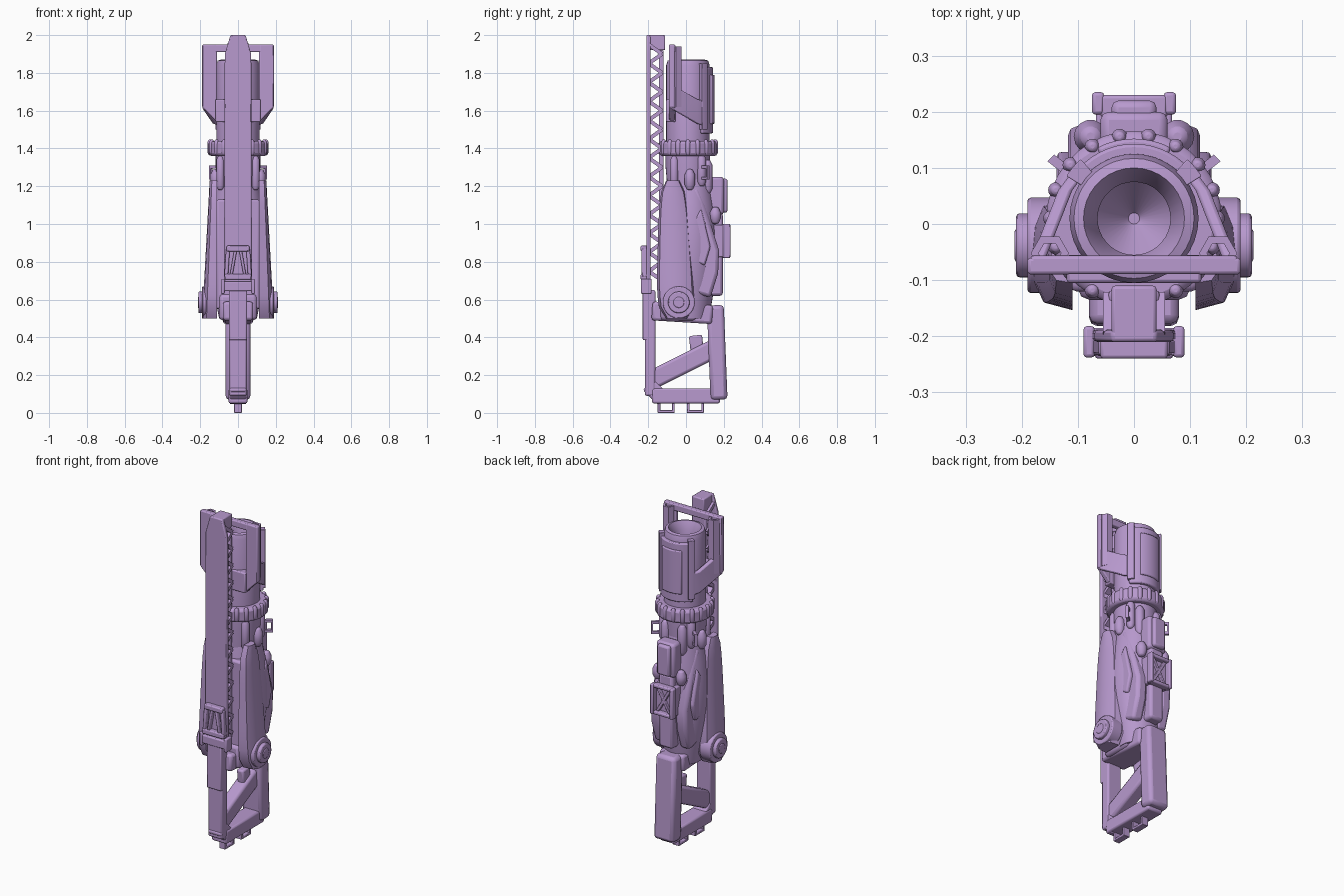
import bpy, bmesh
from math import sin, cos, sqrt, pi, tau, radians
from mathutils import Matrix, Vector

cube = bpy.data.objects.get("Cube")
if cube:
    bpy.data.objects.remove(cube, do_unlink=True)

lilac = bpy.data.materials.new("lilac")
lilac.use_nodes = True
lilac.diffuse_color = (.48, .32, .62, 1)
lilac.node_tree.nodes["Principled BSDF"].inputs["Base Color"].default_value = lilac.diffuse_color

AXIS = Vector((0, .01, 0))  # barrel centre line
SIDES = {"left": 1, "right": -1}


def loft(name, rings, bevel=.006, closed=False):
    """Skin a stack of equal rings, then cap the ends or join them."""
    bm = bmesh.new()
    loops = [[bm.verts.new(point) for point in ring] for ring in rings]
    pairs = list(zip(loops, loops[1:]))
    if closed:
        pairs.append((loops[-1], loops[0]))
    else:
        bm.faces.new(loops[0])
        bm.faces.new(loops[-1])
    for lower, upper in pairs:
        for i in range(len(lower)):
            bm.faces.new((lower[i - 1], lower[i], upper[i], upper[i - 1]))
    bmesh.ops.recalc_face_normals(bm, faces=bm.faces)
    mesh = bpy.data.meshes.new(name)
    bm.to_mesh(mesh)
    bm.free()
    mesh.materials.append(lilac)
    part = bpy.data.objects.new(name, mesh)
    bpy.context.collection.objects.link(part)
    if bevel:
        modifier = part.modifiers.new("rounded_edges", "BEVEL")
        modifier.width = bevel
        modifier.segments = 2
    return part


def side_shape(name, outline, inner, outer, bevel=.01):
    """Extrude a (y, z) outline across x."""
    return loft(name, [[(x, y, z) for y, z in outline] for x in (inner, outer)], bevel)


def front_shape(name, outline, front, back, bevel=.006):
    """Extrude an (x, z) outline across y."""
    return loft(name, [[(x, y, z) for x, z in outline] for y in (front, back)], bevel)


def block(name, centre, size, bevel=.006):
    x, y, z = centre
    wide, deep, high = (length / 2 for length in size)
    outline = [(y - deep, z - high), (y + deep, z - high), (y + deep, z + high), (y - deep, z + high)]
    return side_shape(name, outline, x - wide, x + wide, bevel)


def beam(name, start, end, thick, width, bevel=.01):
    """Straight bar between two (y, z) points."""
    start, end = Vector(start), Vector(end)
    offset = (end - start).orthogonal().normalized() * thick / 2
    outline = [start - offset, end - offset, end + offset, start + offset]
    return side_shape(name, outline, -width / 2, width / 2, bevel)


def lathe(name, profile, place=Matrix.Translation(AXIS), sides=36, closed=False, bevel=0):
    rings = [[(radius * cos(tau * i / sides), radius * sin(tau * i / sides), height)
              for i in range(sides)] for radius, height in profile]
    part = loft(name, rings, bevel, closed)
    part.data.transform(place)
    return part


def pod(name, degrees, reach, radius, low, high):
    """Upright capsule standing around the barrel axis."""
    angle = radians(degrees)
    spot = AXIS + Vector((cos(angle), sin(angle), 0)) * reach
    profile = [(radius / 2, low), (radius, low + radius), (radius, high - radius), (radius / 2, high)]
    return lathe(name, profile, Matrix.Translation(spot), sides=14, bevel=radius / 4)


def shell(name, inner, outer, middle, spread, low, high):
    """Curved plate around the barrel axis."""
    rings = []
    for i in range(-8, 9):
        angle = radians(middle + spread * i / 8)
        ray = Vector((cos(angle), sin(angle), 0))
        rings.append([AXIS + ray * radius + Vector((0, 0, z)) for radius, z in (
            (inner, low), (outer, low), (outer, high), (inner, high))])
    return loft(name, rings)


# Barrel with an open muzzle, its core and the lugged collar
lathe("barrel", [(.01, 1.6), (.065, 1.67), (.065, 1.82), (.09, 1.87), (.107, 1.865),
                 (.115, 1.84), (.115, 1.4)])
lathe("barrel_core", [(.1, 1.1), (.118, 1.3), (.118, 1.4)])
lathe("collar", [(.1, 1.36), (.156, 1.36), (.156, 1.44), (.1, 1.44)], closed=True, bevel=.015)
for step in range(16):
    pod(f"collar_lug_{step}", step * 20 - 60, .148, .014, 1.365, 1.447)

# Shroud on the back of the muzzle
shell("shroud", .105, .133, middle=90, spread=55, low=1.48, high=1.83)
shell("shroud_panel", .12, .142, middle=90, spread=28, low=1.53, high=1.79)

# Muzzle bracket
block("bracket_top_bar", (0, -.073, 1.93), (.37, .033, .04))
block("bracket_low_bar", (0, -.08, 1.6), (.24, .05, .12))
for side, s in SIDES.items():
    shell(f"{side}_shroud_edge", .11, .142, middle=90 - s * 50, spread=8, low=1.5, high=1.85)
    post = [(s * .112, 1.54), (s * .19, 1.62), (s * .19, 1.95), (s * .112, 1.95)]
    front_shape(f"{side}_bracket_post", post, -.09, -.06)
    lathe(f"{side}_bracket_socket", [(.02, 1.62), (.034, 1.62), (.034, 1.94), (.02, 1.94)],
          Matrix.Translation((s * .15, -.052, 0)), sides=6, closed=True)
    # Slanted band joining bracket and shroud
    rings = []
    for y, outer, low in ((-.08, .19, 1.61), (.06, .135, 1.53), (.1, .105, 1.52)):
        high, inner = low + .13, outer - .025
        rings.append([(s * inner, y, low), (s * outer, y, low), (s * outer, y, high), (s * inner, y, high)])
    loft(f"{side}_band", rings)

# Front rail with a zigzag truss
plate = [(-.074, .66), (.074, .66), (.07, 1.9), (.04, 2), (-.04, 2), (-.07, 1.9)]
front_shape("rail_plate", plate, -.21, -.188)
block("rail_inner_bar", (0, -.13, 1.27), (.09, .024, 1.3))
block("rail_tip", (0, -.16, 1.96), (.08, .1, .08))
for step in range(25):
    z = .7 + step / 20
    slant = .035 if step % 2 else -.035
    beam(f"rail_strut_{step}", (-.162 - slant, z), (-.162 + slant, z + .05), .02, .11, bevel=0)

# Rail foot, open sight frame and strap
block("rail_foot", (0, -.21, .67), (.18, .05, .05))
block("sight_top", (0, -.22, .87), (.12, .04, .03))
block("sight_base", (0, -.22, .72), (.14, .04, .03))
block("strap", (0, -.215, .52), (.094, .028, .27))
for side, s in SIDES.items():
    block(f"{side}_foot_lug", (s * .08, -.21, .67), (.02, .056, .08))
    for name, foot, top, width in (("sight_side", .053, .043, .02), ("sight_brace", .03, .004, .015)):
        outline = [(s * foot, .72), (s * (foot + width), .72), (s * (top + width), .87), (s * top, .87)]
        front_shape(f"{side}_{name}", outline, -.235, -.2)

# Swelling main hull
swell = [(.1 + .05 * sin(pi * i / 9), .5 + .78 * i / 9) for i in range(10)]
lathe("hull", swell, Matrix.Translation((0, .02, 0)))
block("hull_front_block", (0, -.06, .84), (.23, .12, .58), bevel=.012)
block("hull_foot", (0, -.04, .56), (.2, .19, .14), bevel=.02)

for side, s in SIDES.items():
    # Long side fin, wide at the pivot and narrow at the tip
    rings = []
    for i in range(13):
        t = i / 12
        half = (.11 - .04 * t) * (.5 + sqrt(1 - (t + t - 1) ** 4) / 2)
        depth = .08 - .04 * t
        angles = [radians(turn) for turn in range(-90, 91, 30)]
        rings.append([(s * (.11 + depth * sqrt(abs(cos(a)))), half * sin(a) - .05 - .02 * t, .5 + .73 * t)
                      for a in angles])
    loft(f"{side}_fin", rings, bevel=0)

    # Stepped round pivot
    turn = Matrix.Translation((0, -.038, .585)) @ Matrix.Rotation(s * pi / 2, 4, "Y")
    for name, radius, reach in (("ring", .085, .19), ("disc", .057, .21), ("cap", .03, .213)):
        lathe(f"{side}_pivot_{name}", [(radius, .12), (radius, reach)], turn, bevel=.006)

    # Rear armour and its raised plate
    armour = [(.03, .64), (.13, .61), (.17, .74), (.175, .86), (.1, 1.1), (.06, 1.2), (0, 1.16)]
    side_shape(f"{side}_rear_armour", armour, s * .05, s * .118, bevel=.018)
    raised = [(.05, .8), (.1, .78), (.13, .88), (.08, 1.08), (.03, 1)]
    side_shape(f"{side}_armour_plate", raised, s * .1, s * .138)

    # Pods under the collar
    for name, degrees, radius, low, high in (("front", 38, .022, 1.18, 1.36), ("side", -5, .028, 1.18, 1.29),
                                             ("middle", -38, .024, 1.2, 1.37), ("rear", -62, .026, 1.16, 1.34)):
        pod(f"{side}_{name}_pod", 90 - s * (90 + degrees), .118, radius, low, high)
    pod(f"{side}_bolt", 90 - s * 28, .165, .03, 1, 1.09)

    # Thin loop standing off the hull
    away = Vector((s * .78, .62, 0))
    thick = Vector((-s, 1, 0)) * .006
    for name, inner, low, high in (("low", .1, 1.235, 1.25), ("high", .1, 1.295, 1.31), ("end", .18, 1.235, 1.31)):
        corners = [(inner, low), (.19, low), (.19, high), (inner, high)]
        loft(f"{side}_loop_{name}", [[away * reach + edge + Vector((0, 0, z)) for reach, z in corners]
                                     for edge in (-thick, thick)], bevel=0)

# Rear gear: spine, upper pod and lower braced frame
block("rear_spine", (0, .15, .84), (.09, .09, .44), bevel=.015)
block("upper_rear_pod", (0, .16, 1.15), (.12, .08, .2), bevel=.015)
block("upper_rear_cap", (0, .2, 1.15), (.08, .04, .18), bevel=.012)
block("rear_frame_base", (0, .17, .91), (.136, .06, .17))
for name, z in (("low", .83), ("high", .99)):
    block(f"rear_frame_{name}_rung", (0, .21, z), (.12, .04, .02))
for side, s in SIDES.items():
    block(f"{side}_rear_frame_rail", (s * .064, .215, .91), (.022, .04, .18))
    brace = [(-s * .05, .84), (-s * .03, .84), (s * .05, .98), (s * .03, .98)]
    front_shape(f"{side}_rear_frame_brace", brace, .19, .215, bevel=.003)

# Open handle frame with a slanted grip and trigger
beam("handle_front_post", (-.19, .09), (-.19, .65), thick=.056, width=.094)
beam("handle_bottom", (-.18, .09), (.18, .09), thick=.08, width=.1)
beam("handle_rear_post", (.175, .07), (.155, .57), thick=.09, width=.13, bevel=.02)
beam("handle_top", (-.18, .54), (.14, .52), thick=.1, width=.16, bevel=.015)
beam("handle_low_corner", (-.2, .15), (-.12, .07), thick=.08, width=.09)
beam("grip", (-.19, .17), (.15, .34), thick=.1, width=.08, bevel=.015)
beam("trigger", (.06, .32), (.05, .41), thick=.07, width=.045)

# Sling loops under the handle
for name, y in (("front", -.105), ("back", .05)):
    block(f"{name}_sling_bar", (0, y, .007), (.04, .09, .014), bevel=.003)
    for end, shift in (("front", -.038), ("back", .038)):
        block(f"{name}_sling_{end}_leg", (0, y + shift, .03), (.04, .014, .054), bevel=.003)

bpy.ops.object.select_all(action="DESELECT")
for part in bpy.context.scene.objects:
    if part.type == "MESH":
        part.select_set(True)
        bpy.context.view_layer.objects.active = part
bpy.ops.object.shade_smooth_by_angle(angle=radians(35))
